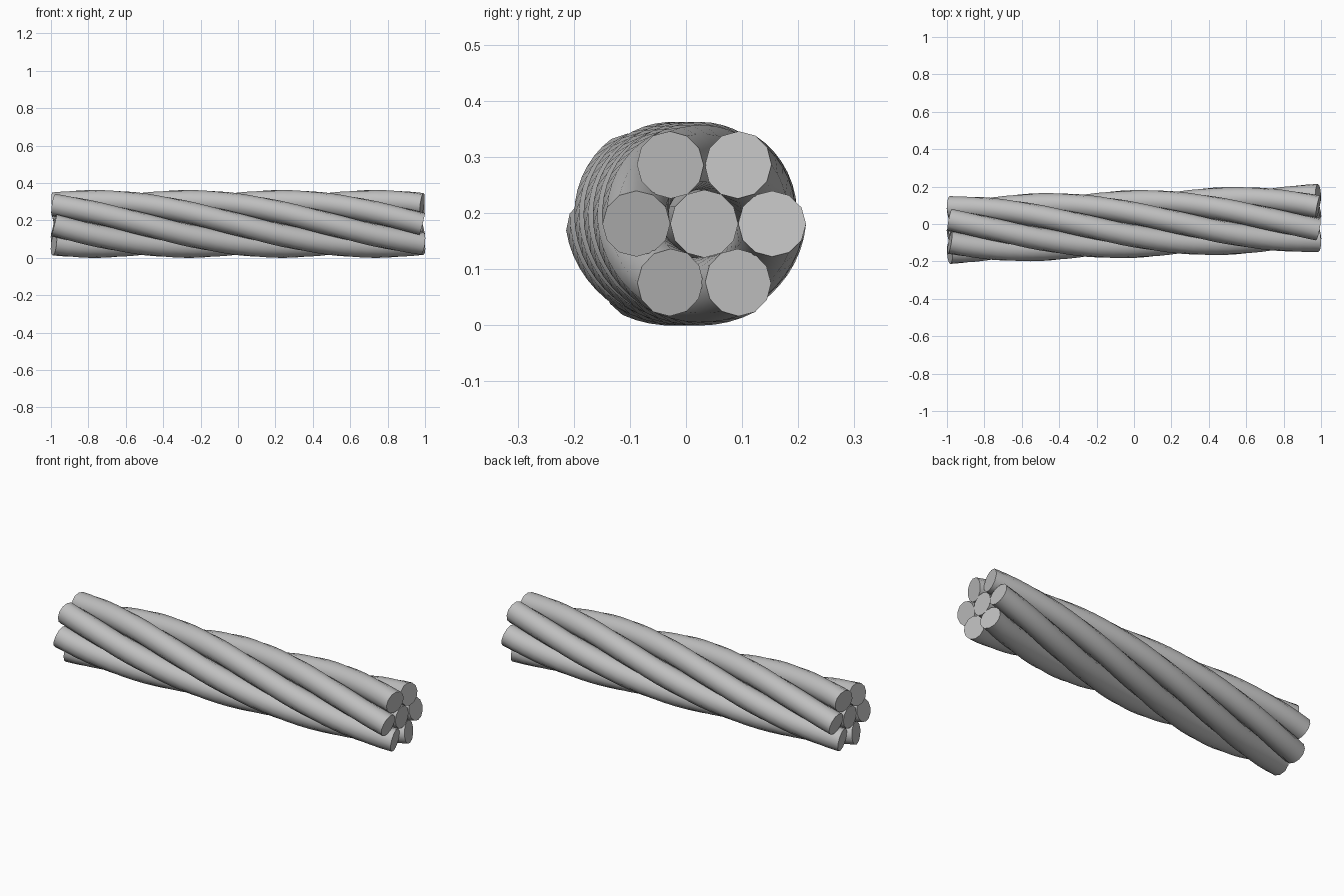
import bpy, bmesh, math
from mathutils import Vector

cube = bpy.data.objects.get("Cube")
if cube:
    bpy.data.objects.remove(cube, do_unlink=True)

HALF = 0.985                    # half length of the strand paths
LAY = 0.121                     # distance of outer strands from the core
RADIUS = 0.0605                 # strand thickness
SIDES, STEPS = 12, 32
TWIST = math.radians(120)       # turn per unit of length
LEAN = 0.033                    # sideways drift of the rope axis
HEIGHT = 0.181

steel = bpy.data.materials.new("steel grey")
steel.use_nodes = True
grey = (0.52, 0.52, 0.52, 1)
steel.diffuse_color = grey
steel.node_tree.nodes["Principled BSDF"].inputs["Base Color"].default_value = grey


def path(x, lay, start):
    a = start + TWIST * (x - HALF)
    return Vector((x, LEAN * x + lay * math.cos(a), HEIGHT + lay * math.sin(a)))


def strand(name, lay, start):
    """Sweep a round section along a helix, capped square to the path."""
    bm = bmesh.new()
    rings = []
    for i in range(STEPS + 1):
        x = HALF * (2 * i / STEPS - 1)
        centre = path(x, lay, start)
        tangent = (path(x + 0.001, lay, start) - path(x - 0.001, lay, start)).normalized()
        a = start + TWIST * (x - HALF) if lay else 0
        across = Vector((0, math.cos(a), math.sin(a)))
        across = (across - tangent * across.dot(tangent)).normalized()
        up = tangent.cross(across)
        angles = [math.tau * k / SIDES for k in range(SIDES)]
        rings.append([bm.verts.new(centre + RADIUS * (across * math.cos(t) + up * math.sin(t)))
                      for t in angles])
    for r, s in zip(rings, rings[1:]):
        for k in range(SIDES):
            n = (k + 1) % SIDES
            bm.faces.new((r[k], r[n], s[n], s[k]))
    bm.faces.new(rings[0])
    bm.faces.new(rings[-1])
    bmesh.ops.recalc_face_normals(bm, faces=bm.faces)
    mesh = bpy.data.meshes.new(name)
    bm.to_mesh(mesh)
    bm.free()
    mesh.materials.append(steel)
    obj = bpy.data.objects.new(name, mesh)
    bpy.context.collection.objects.link(obj)
    bpy.ops.object.select_all(action="DESELECT")
    obj.select_set(True)
    bpy.context.view_layer.objects.active = obj
    bpy.ops.object.shade_smooth_by_angle(angle=math.radians(40))


# Straight core and six strands laid around it
strand("core_strand", 0, 0)
for i in range(6):
    strand(f"outer_strand_{i + 1}", LAY, math.radians(60 * i))
